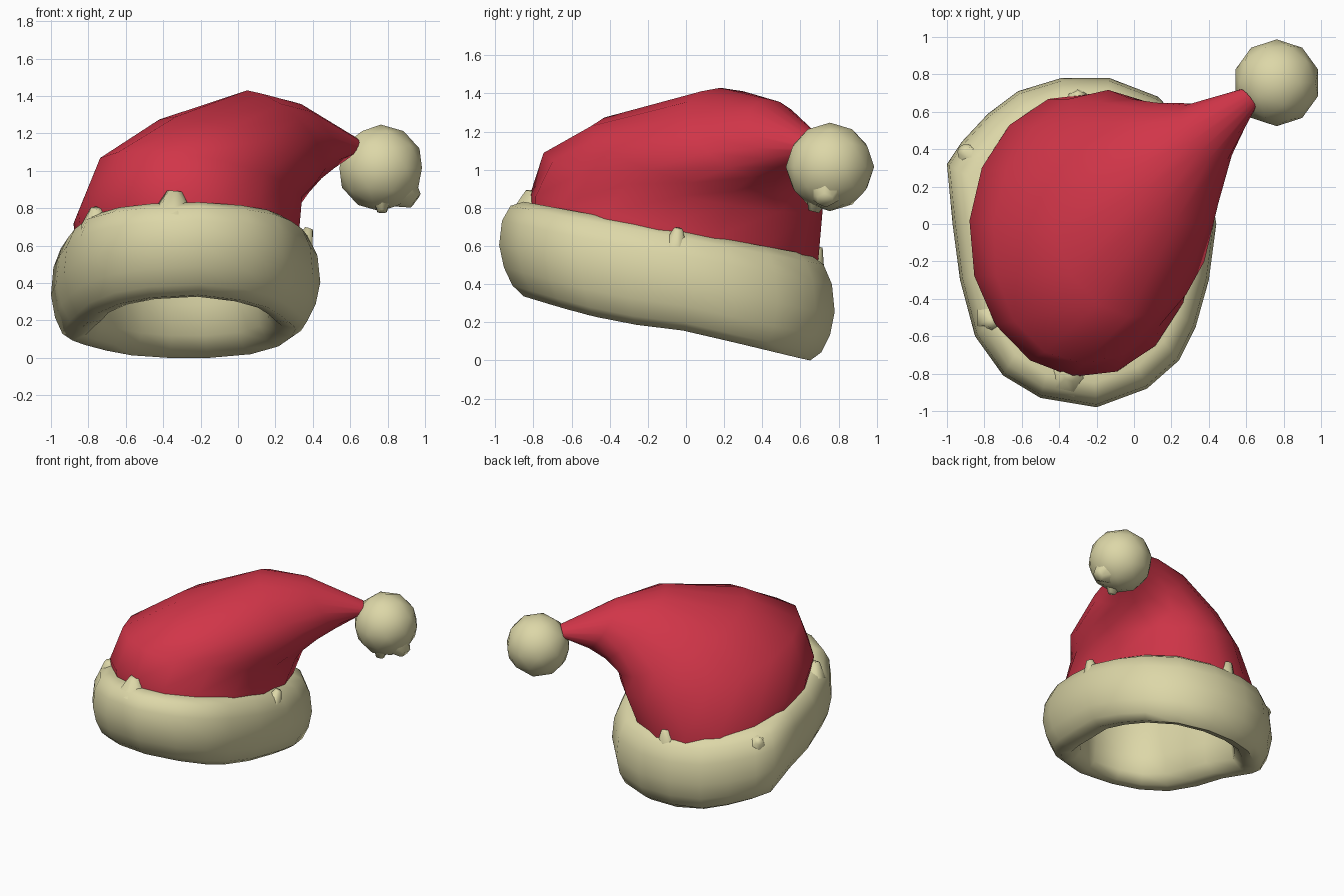
import bpy, bmesh, math
from mathutils import Vector

if "Cube" in bpy.data.objects:
    bpy.data.objects.remove(bpy.data.objects["Cube"])


def material(name, rgb):
    m = bpy.data.materials.new(name)
    m.diffuse_color = (*rgb, 1)
    m.use_nodes = True
    m.node_tree.nodes["Principled BSDF"].inputs["Base Color"].default_value = m.diffuse_color
    return m


CREAM = material("cream fleece", (0.72, 0.68, 0.39))
RED = material("red felt", (0.64, 0.036, 0.066))


def finish(name, bm, mat, angle=50):
    bmesh.ops.recalc_face_normals(bm, faces=bm.faces)
    me = bpy.data.meshes.new(name)
    bm.to_mesh(me)
    bm.free()
    me.materials.append(mat)
    ob = bpy.data.objects.new(name, me)
    bpy.context.collection.objects.link(ob)
    bpy.ops.object.select_all(action='DESELECT')
    ob.select_set(True)
    bpy.context.view_layer.objects.active = ob
    bpy.ops.object.shade_smooth_by_angle(angle=math.radians(angle))
    return ob


def loft(name, rings, mat, loop=False, cap=False):
    bm = bmesh.new()
    vs = [[bm.verts.new(p) for p in r] for r in rings]
    n = len(vs[0])
    pairs = list(zip(vs, vs[1:])) + ([(vs[-1], vs[0])] if loop else [])
    for a, b in pairs:
        for i in range(n):
            j = (i + 1) % n
            bm.faces.new((a[i], a[j], b[j], b[i]))
    if cap:
        bm.faces.new(vs[-1])
    return finish(name, bm, mat)


# Fleece band: plan outline swept with a puffy, tilted cross-section
OUTLINE = [(-1.0, 0.32), (-0.92, 0.44), (-0.78, 0.59), (-0.62, 0.71), (-0.39, 0.78),
           (-0.13, 0.78), (0.13, 0.68), (0.31, 0.48), (0.40, 0.25), (0.44, 0.0),
           (0.40, -0.30), (0.33, -0.55), (0.24, -0.73), (0.07, -0.88), (-0.20, -0.98),
           (-0.50, -0.93), (-0.70, -0.81), (-0.85, -0.60), (-0.93, -0.30), (-0.97, 0.0)]
# (inset from the outline, height fraction)
SECTION = [(0.21, 0.03), (0.13, 0.0), (0.07, 0.08), (0.025, 0.25), (0.0, 0.48),
           (0.015, 0.75), (0.06, 0.93), (0.13, 1.0), (0.20, 1.0),
           (0.25, 1.02), (0.28, 0.78), (0.29, 0.45), (0.27, 0.16)]
MID = Vector((-0.28, -0.09))


def band_point(p, inset, t):
    v = Vector(p) - MID
    q = MID + v * (1 - inset / v.length)
    if q.y < 0:
        low = 0.155 - 0.205 * q.y + 0.025 * math.sin(4 * q.y)
    else:
        low = max(0.155 - 0.24 * q.y, 0.0)
    high = 0.675 - 0.185 * q.y
    return Vector((q.x, q.y, low + (high - low) * t))


loft("fleece_band", [[band_point(p, i, t) for p in OUTLINE] for i, t in SECTION],
     CREAM, loop=True)

# Felt crown: rings fan around the inside of the bend
# (outer end, inner end, half width vector)
RINGS = [((-0.72, -0.53, 0.70), (0.16, 0.40, 0.46), (-0.39, 0.59, -0.11)),
         ((-0.74, -0.54, 0.83), (0.19, 0.42, 0.60), (-0.39, 0.59, -0.11)),
         ((-0.64, -0.52, 1.10), (0.23, 0.49, 0.78), (-0.34, 0.53, -0.05)),
         ((-0.33, -0.28, 1.29), (0.29, 0.45, 0.87), (-0.30, 0.46, 0.0)),
         ((0.05, 0.18, 1.43), (0.39, 0.47, 0.94), (-0.18, 0.29, 0.0)),
         ((0.29, 0.43, 1.37), (0.48, 0.54, 1.0), (-0.11, 0.15, 0.0)),
         ((0.62, 0.68, 1.18), (0.60, 0.66, 1.08), (-0.04, 0.05, 0.0))]
N = 16
crown = []
for outer, inner, side in RINGS:
    o, i, s = Vector(outer), Vector(inner), Vector(side)
    c, d = (o + i) / 2, (i - o) / 2
    crown.append([c + d * math.cos(k * math.tau / N) + s * math.sin(k * math.tau / N)
                  for k in range(N)])
loft("felt_crown", crown, RED, cap=True)

# Pompom
bm = bmesh.new()
bmesh.ops.create_icosphere(bm, subdivisions=2, radius=0.232)
bmesh.ops.translate(bm, verts=bm.verts, vec=(0.763, 0.755, 1.015))
finish("pompom", bm, CREAM)


# Fleece tufts: low clumps tapering from base to tip
def tuft(name, base, tip, radius):
    base, tip = Vector(base), Vector(tip)
    axis = tip - base
    bm = bmesh.new()
    bmesh.ops.create_cone(bm, cap_ends=True, segments=6, radius1=radius,
                          radius2=radius * 0.35, depth=axis.length)
    rot = axis.to_track_quat('Z', 'Y')
    for v in bm.verts:
        v.co = rot @ v.co + (base + tip) / 2
    finish(name, bm, CREAM, 80)


tuft("pompom_tuft_right", (0.84, 0.74, 0.92), (0.95, 0.73, 0.84), 0.13)
tuft("pompom_tuft_low", (0.77, 0.70, 0.90), (0.77, 0.67, 0.78), 0.08)
tuft("band_tuft_front", (-0.35, -0.81, 0.76), (-0.34, -0.80, 0.89), 0.12)
tuft("band_tuft_left", (-0.76, -0.50, 0.70), (-0.76, -0.53, 0.80), 0.09)
tuft("band_tuft_back_left", (-0.85, 0.34, 0.50), (-0.92, 0.40, 0.57), 0.09)
tuft("band_tuft_right", (0.34, -0.06, 0.58), (0.38, -0.04, 0.69), 0.07)
tuft("band_tuft_back", (-0.30, 0.65, 0.48), (-0.30, 0.69, 0.60), 0.08)
